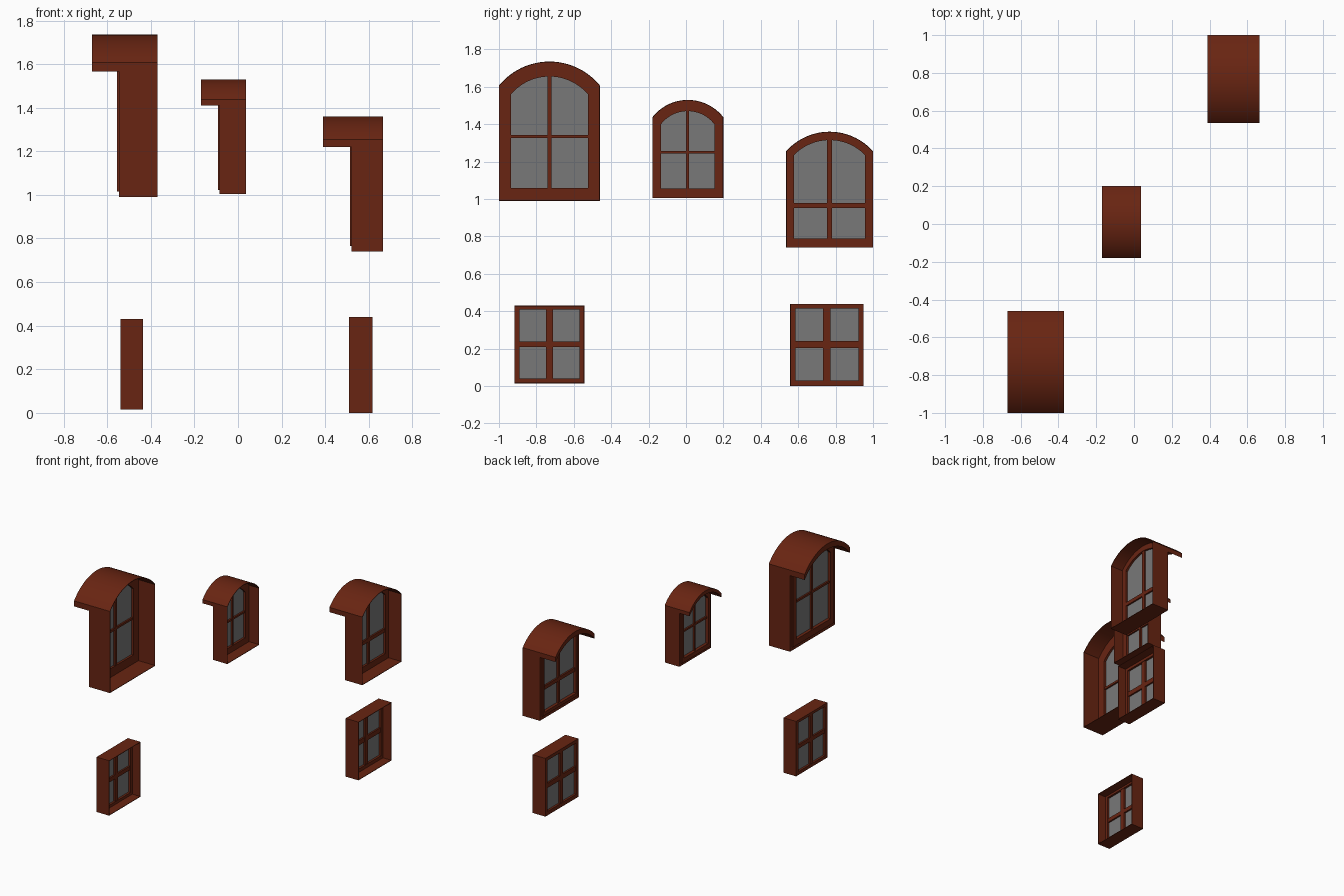
import bpy
import bmesh
import math

cube = bpy.data.objects.get("Cube")
if cube:
    bpy.data.objects.remove(cube, do_unlink=True)


def make_material(name, color):
    mat = bpy.data.materials.new(name)
    mat.use_nodes = True
    mat.diffuse_color = color
    mat.node_tree.nodes["Principled BSDF"].inputs["Base Color"].default_value = color
    return mat


WOOD = make_material("red brown wood", (0.14, 0.018, 0.006, 1))
GLASS = make_material("grey glass", (0.19, 0.19, 0.19, 1))
SEGMENTS = 24


def outline(yc, half, z0, apex, centre_z):
    """Window outline as (y, z) points; flat-topped when centre_z is None."""
    pts = [(yc - half, z0), (yc + half, z0)]
    if centre_z is None:
        return pts + [(yc + half, apex), (yc - half, apex)]
    return pts + arc(yc, half, apex, centre_z)


def arc(yc, half, apex, centre_z):
    radius = apex - centre_z
    end = math.asin(half / radius)
    angles = [end - 2 * end * i / SEGMENTS for i in range(SEGMENTS + 1)]
    return [(yc + radius * math.sin(a), centre_z + radius * math.cos(a)) for a in angles]


def finish(name, bm, mat):
    bmesh.ops.recalc_face_normals(bm, faces=bm.faces)
    mesh = bpy.data.meshes.new(name)
    bm.to_mesh(mesh)
    bm.free()
    mesh.materials.append(mat)
    obj = bpy.data.objects.new(name, mesh)
    bpy.context.collection.objects.link(obj)
    bpy.ops.object.select_all(action="DESELECT")
    obj.select_set(True)
    bpy.context.view_layer.objects.active = obj
    bpy.ops.object.shade_smooth_by_angle(angle=math.radians(30))
    return obj


def loop(bm, pts, x):
    return [bm.verts.new((x, y, z)) for y, z in pts]


def prism(name, pts, xa, xb, mat):
    """Solid extrusion of a profile along x."""
    bm = bmesh.new()
    a, b = loop(bm, pts, xa), loop(bm, pts, xb)
    bm.faces.new(a)
    bm.faces.new(b)
    for i in range(len(pts)):
        j = (i + 1) % len(pts)
        bm.faces.new((a[i], a[j], b[j], b[i]))
    return finish(name, bm, mat)


def ring(name, outer, inner, xa, xb, mat):
    """Hollow extrusion between two matching outlines."""
    bm = bmesh.new()
    loops = [loop(bm, outer, xa), loop(bm, outer, xb), loop(bm, inner, xb), loop(bm, inner, xa)]
    count = len(outer)
    for k in range(4):
        a, b = loops[k], loops[(k + 1) % 4]
        for i in range(count):
            j = (i + 1) % count
            bm.faces.new((a[i], a[j], b[j], b[i]))
    return finish(name, bm, mat)


def bar(name, ya, yb, za, zb, xa, xb):
    prism(name, [(ya, za), (yb, za), (yb, zb), (ya, zb)], xa, xb, WOOD)


def window(name, x, y, z, opening, bars, spring=None, hood_x=None, drop=0.04, trim=0.025):
    """x, y, z: outer ranges; opening: y and z ranges of the glass;
    bars: centre and width of the upright, then of the crossbar."""
    (x0, x1), (ya, yb), (z0, z1) = x, y, z
    ia, ib, iz0, iz1 = opening
    yc, half = (ya + yb) / 2, (yb - ya) / 2
    ihalf, iyc = (ib - ia) / 2, (ia + ib) / 2
    centre = None
    if spring:
        sag = z1 - spring
        centre = z1 - (half * half + sag * sag) / (2 * sag)
    outer = outline(yc, half, z0, z1, centre)
    inner = outline(iyc, ihalf, iz0, iz1, centre)
    wall = 0.004
    lining = outline(yc, half - wall, z0 + wall, z1 - wall, centre)
    depth = 0.04

    # Deep thin surround, open at +x, with the sash frame at its far end
    ring(name + "_surround", outer, lining, x0, x1, WOOD)
    ring(name + "_frame", lining, inner, x0, x0 + depth, WOOD)
    prism(name + "_glass", inner, x0 + 0.016, x0 + 0.024, GLASS)

    # Crossing glazing bars
    (vy, vw), (hz, hw) = bars
    bar(name + "_upright_bar", vy - vw / 2, vy + vw / 2, iz0 - 0.005, iz1 + 0.005, x0 + 0.003, x0 + 0.037)
    bar(name + "_cross_bar", ia - 0.005, ib + 0.005, hz - hw / 2, hz + hw / 2, x0 + 0.004, x0 + 0.036)

    if spring:
        # Raised outer trim and arched hood
        edge = outline(yc, half - trim, z0 + trim, z1 - trim - 0.01, centre)
        ring(name + "_trim", edge, inner, x0 - 0.007, x0 + 0.01, WOOD)
        top = arc(yc, half, z1, centre)
        under = [(py, pz - drop) for py, pz in reversed(top)]
        prism(name + "_hood", top + under, hood_x, x0, WOOD)


# Three arched windows
window("large_arched_window", (-0.547, -0.37), (-1.0, -0.46), (0.99, 1.735),
       (-0.935, -0.525, 1.06, 1.655), ((-0.73, 0.022), (1.335, 0.016)),
       spring=1.607, hood_x=-0.67, drop=0.042)
window("small_arched_window", (-0.085, 0.037), (-0.18, 0.2), (1.005, 1.53),
       (-0.135, 0.153, 1.055, 1.47), ((0.009, 0.016), (1.25, 0.014)),
       spring=1.437, hood_x=-0.17, drop=0.028, trim=0.018)
window("middle_arched_window", (0.521, 0.665), (0.535, 1.0), (0.74, 1.36),
       (0.577, 0.958, 0.79, 1.315), ((0.767, 0.025), (0.965, 0.028)),
       spring=1.255, hood_x=0.39, drop=0.036)

# Two square windows
window("left_square_window", (-0.54, -0.435), (-0.917, -0.543), (0.015, 0.43),
       (-0.89, -0.57, 0.04, 0.41), ((-0.73, 0.036), (0.224, 0.03)))
window("right_square_window", (0.51, 0.617), (0.557, 0.95), (0.0, 0.44),
       (0.585, 0.922, 0.03, 0.415), ((0.753, 0.04), (0.222, 0.036)))
